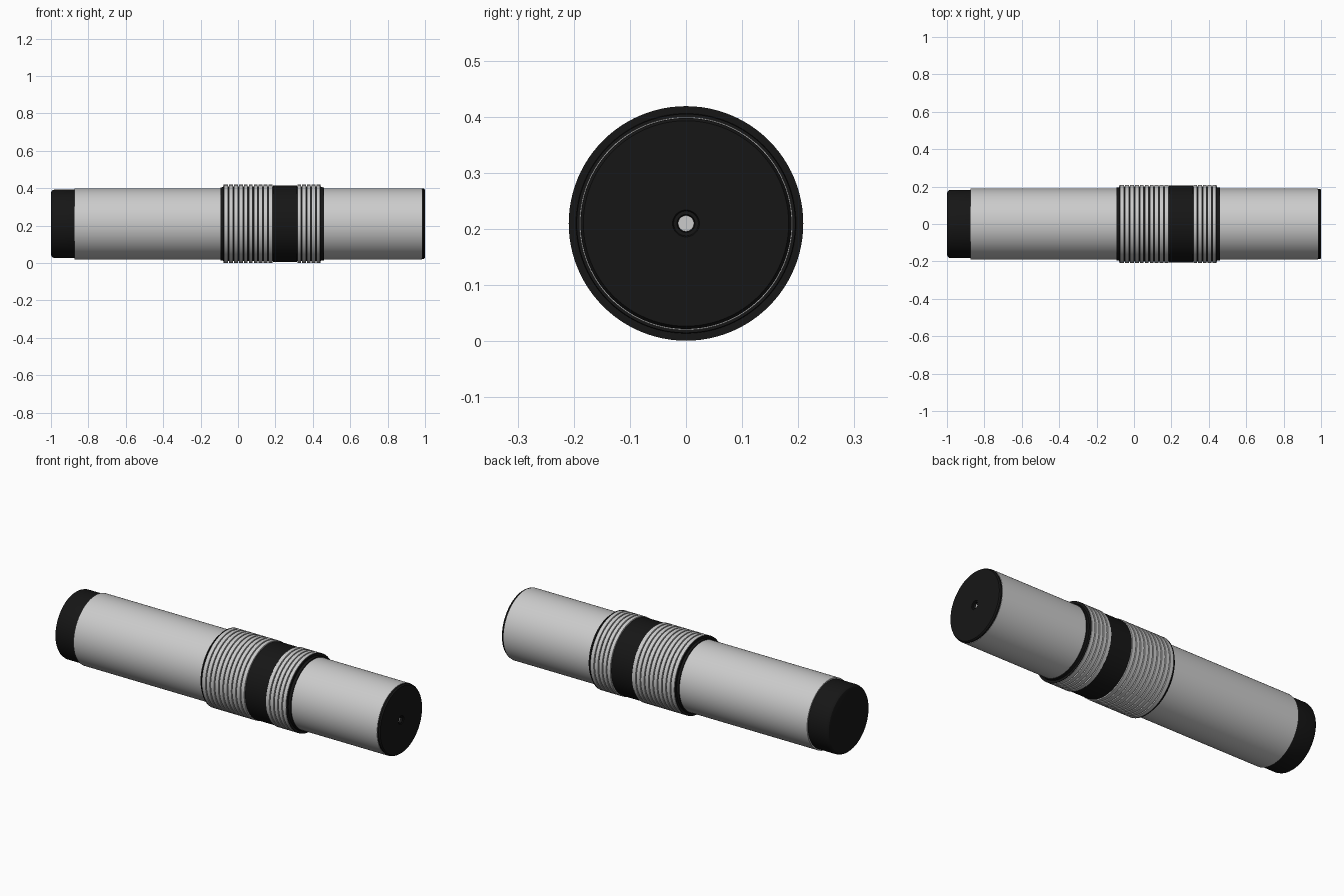
import bpy, bmesh, math

if "Cube" in bpy.data.objects:
    bpy.data.objects.remove(bpy.data.objects["Cube"])

AXIS_Z = 0.21
SEGMENTS = 96

black = bpy.data.materials.new("black_rubber")
black.diffuse_color = (0.008, 0.008, 0.008, 1)
black.use_nodes = True
black.node_tree.nodes["Principled BSDF"].inputs["Base Color"].default_value = black.diffuse_color


def lathe(name, profile, mat=None, closed=False):
    """Revolve (x, radius) points around the long axis."""
    bm = bmesh.new()
    rings = []
    for x, r in profile:
        if r == 0:
            rings.append([bm.verts.new((x, 0, AXIS_Z))] * SEGMENTS)
        else:
            rings.append([bm.verts.new((x, r * math.cos(2 * math.pi * i / SEGMENTS),
                                        AXIS_Z + r * math.sin(2 * math.pi * i / SEGMENTS)))
                          for i in range(SEGMENTS)])
    pairs = list(zip(rings, rings[1:]))
    if closed:
        pairs.append((rings[-1], rings[0]))
    for a, b in pairs:
        for i in range(SEGMENTS):
            j = (i + 1) % SEGMENTS
            bm.faces.new(dict.fromkeys((a[i], a[j], b[j], b[i])))
    bmesh.ops.recalc_face_normals(bm, faces=bm.faces)
    mesh = bpy.data.meshes.new(name)
    bm.to_mesh(mesh)
    bm.free()
    obj = bpy.data.objects.new(name, mesh)
    bpy.context.collection.objects.link(obj)
    if mat:
        mesh.materials.append(mat)
    bpy.ops.object.select_all(action='DESELECT')
    obj.select_set(True)
    bpy.context.view_layer.objects.active = obj
    bpy.ops.object.shade_smooth_by_angle(angle=math.radians(30))
    return obj


def solid(name, x0, x1, r, mat=None):
    return lathe(name, [(x0, 0), (x0, r), (x1, r), (x1, 0)], mat)


def ribs(name, x0, x1, count):
    """Row of grey grip rings with thin dark gaps between them."""
    pitch, gap = (x1 - x0) / count, 0.006
    for k in range(count):
        a = x0 + k * pitch + gap / 2
        b = a + pitch - gap
        lathe(f"{name}_{k + 1}", [(a, 0.198), (a, 0.209), (b, 0.209), (b, 0.198)],
              closed=True)


# Main tubes
solid("long_tube", -0.875, -0.085, 0.19)
solid("short_tube", 0.45, 0.985, 0.19)

# Rounded rubber end cap
lathe("left_end_cap", [(-1, 0), (-1, 0.165), (-0.997, 0.174), (-0.99, 0.18),
                       (-0.98, 0.183), (-0.87, 0.183), (-0.87, 0)], black)

# Thin end cap with a small centre socket
lathe("right_end_cap", [(0.98, 0), (0.98, 0.188), (0.993, 0.188), (1, 0.183),
                        (1, 0.024), (0.996, 0.022), (0.996, 0.016),
                        (0.985, 0.014), (0.985, 0)], black)

# Dark grip core: end collars, rib bed and raised middle band
lathe("grip_core", [(-0.093, 0), (-0.093, 0.195), (-0.08, 0.196), (-0.08, 0.209),
                    (-0.077, 0.209), (-0.077, 0.2), (0.187, 0.2), (0.187, 0.205),
                    (0.315, 0.205), (0.315, 0.2), (0.442, 0.2), (0.442, 0.209),
                    (0.445, 0.209), (0.445, 0.196), (0.46, 0.195), (0.46, 0)], black)

# Grip ribs
ribs("long_grip_rib", -0.077, 0.187, 10)
ribs("short_grip_rib", 0.315, 0.442, 5)
